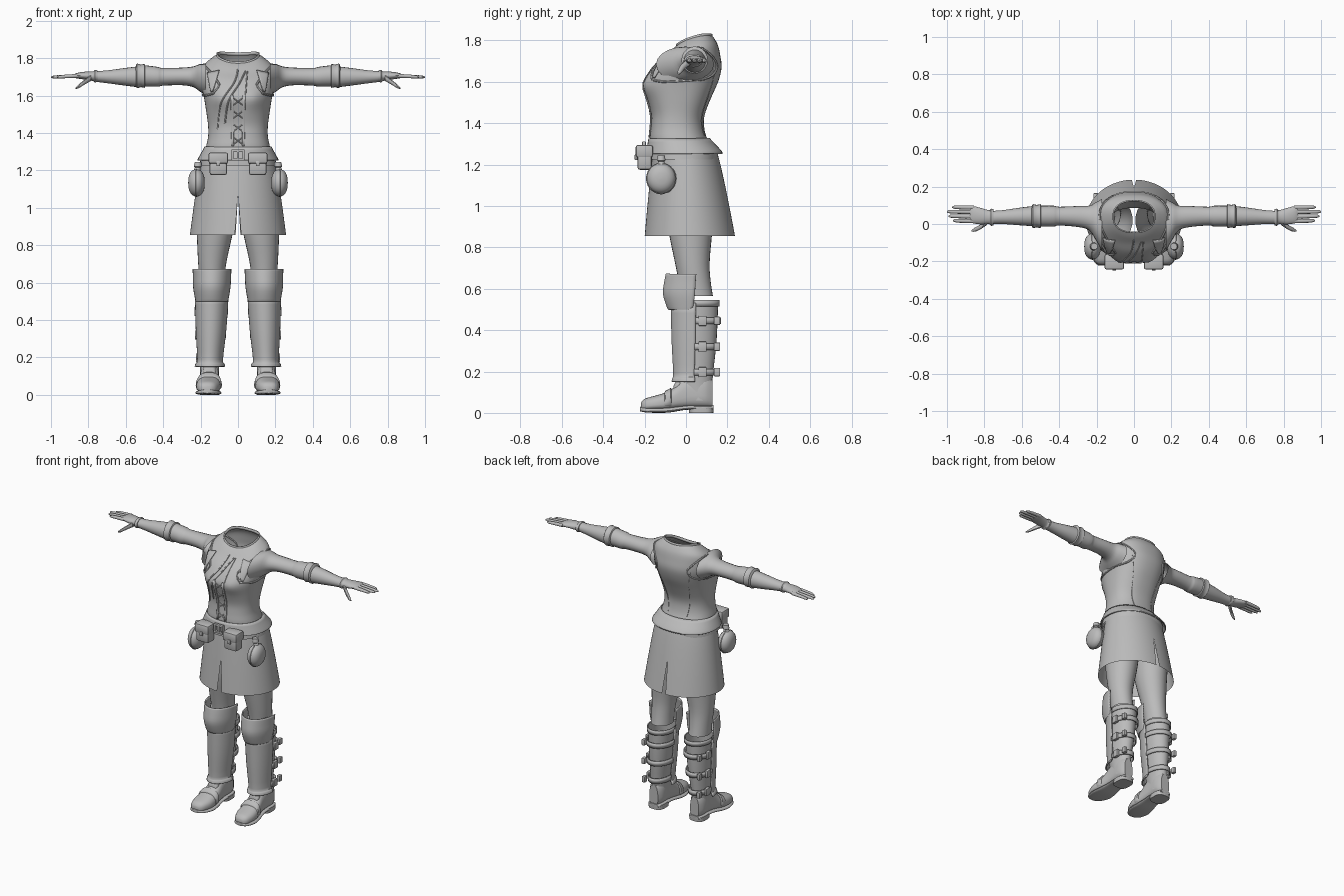
import bpy, bmesh, math
from mathutils import Vector
from mathutils.bvhtree import BVHTree

grey = bpy.data.materials.new("grey")
grey.diffuse_color = (0.5, 0.5, 0.5, 1)
PI = math.pi


def finish(name, bm, mirror=False, thick=0):
    bmesh.ops.recalc_face_normals(bm, faces=bm.faces)
    me = bpy.data.meshes.new(name)
    bm.to_mesh(me)
    ob = bpy.data.objects.new(name, me)
    bpy.context.collection.objects.link(ob)
    me.materials.append(grey)
    if thick:
        m = ob.modifiers.new("thickness", 'SOLIDIFY')
        m.thickness, m.offset = thick, 0
    if mirror:
        ob.modifiers.new("mirror", 'MIRROR')
    return ob


def loft(name, rings, closed=True, caps=(0, 0), **kw):
    bm = bmesh.new()
    vs = [[bm.verts.new(p) for p in r] for r in rings]
    n = len(vs[0])
    for a, b in zip(vs, vs[1:]):
        for i in range(n if closed else n - 1):
            j = (i + 1) % n
            bm.faces.new((a[i], a[j], b[j], b[i]))
    for flag, r in zip(caps, (vs[0], vs[-1])):
        if flag:
            bm.faces.new(r)
    return finish(name, bm, **kw)


def smooth(rows, k=3):
    """Catmull-Rom interpolation between profile rows."""
    out = []
    for i in range(len(rows) - 1):
        p = [rows[max(0, min(len(rows) - 1, i + d))] for d in (-1, 0, 1, 2)]
        for s in range(k):
            t = s / k
            out.append([0.5 * (2*b + (c-a)*t + (2*a-5*b+4*c-d)*t*t + (3*b-a-3*c+d)*t**3)
                        for a, b, c, d in zip(*p)])
    return out + [rows[-1]]


def oval(ra, rb, n=28, a0=0, a1=2*PI, p=2.0):
    full = abs(a1 - a0 - 2*PI) < 1e-6
    pts = []
    for i in range(n):
        t = a0 + (a1 - a0) * i / (n if full else n - 1)
        c, s = math.cos(t), math.sin(t)
        pts.append((math.copysign(abs(c)**(2/p), c) * ra, math.copysign(abs(s)**(2/p), s) * rb))
    return pts


def z_loft(name, rows, k=3, n=28, a0=0, a1=2*PI, p=2.0, **kw):
    """Rows of z, centre x, half width, front y, back y."""
    rings = [[(cx + a, (f + b)/2 + c, z) for a, c in oval(hx, (b - f)/2, n, a0, a1, p)]
             for z, cx, hx, f, b in smooth(rows, k)]
    return loft(name, rings, closed=abs(a1 - a0 - 2*PI) < 1e-6, **kw)


def x_loft(name, rows, k=3, n=20, **kw):
    """Rows of x, centre y, centre z, radius y, radius z."""
    rings = [[(x, cy + a, cz + c) for a, c in oval(ry, rz, n)] for x, cy, cz, ry, rz in smooth(rows, k)]
    return loft(name, rings, mirror=True, **kw)


def box(name, x0, x1, y0, y1, z0, z1, mirror=False, bevel=0.008):
    bm = bmesh.new()
    bmesh.ops.create_cube(bm, size=1)
    for v in bm.verts:
        v.co = ((x0+x1)/2 + v.co.x*(x1-x0), (y0+y1)/2 + v.co.y*(y1-y0), (z0+z1)/2 + v.co.z*(z1-z0))
    bmesh.ops.bevel(bm, geom=bm.edges[:], offset=bevel, segments=2, affect='EDGES', profile=0.5)
    return finish(name, bm, mirror)


def cord(name, pts, r, closed=False, mirror=False):
    """Thin six sided tube along points."""
    rings, m = [], len(pts)
    for i, q in enumerate(pts):
        a = pts[(i-1) % m] if closed or i else q
        b = pts[(i+1) % m] if closed or i < m-1 else q
        d = (Vector(b) - Vector(a)).normalized()
        u = d.orthogonal() if abs(d.y) > 0.95 else d.cross(Vector((0, 1, 0)))
        u.normalize()
        v = d.cross(u)
        rings.append([Vector(q) + u*r*math.cos(t*PI/3) + v*r*math.sin(t*PI/3) for t in range(6)])
    if closed:
        rings.append(rings[0])
    return loft(name, rings, caps=(not closed, not closed), mirror=mirror)


# torso: rows of front z, back z, front y, back y, half width, side lift
rows = [(1.25, 1.25, -.16, .15, .185, 0), (1.32, 1.32, -.175, .105, .172, 0), (1.38, 1.38, -.17, .088, .16, 0),
        (1.44, 1.44, -.168, .09, .16, 0), (1.51, 1.52, -.185, .12, .17, 0), (1.58, 1.60, -.203, .155, .182, 0),
        (1.63, 1.67, -.185, .172, .195, 0), (1.68, 1.73, -.15, .165, .197, .005), (1.72, 1.775, -.105, .155, .183, .012),
        (1.755, 1.805, -.07, .14, .14, .018), (1.775, 1.825, -.045, .125, .108, .018)]
rings = []
for zf, zb, f, b, hx, lift in smooth(rows, 4):
    cy, hy, ring = (f+b)/2, (b-f)/2, []
    for a, c in oval(hx, hy, 48, p=2.3):
        z = zf + (zb-zf)*(c+hy)/(2*hy) + lift*(a/hx)**2
        bust = .014 * math.exp(-((abs(a)-.085)/.05)**2 - ((z-1.585)/.06)**2) if c < 0 else 0
        ring.append((a, cy + c - bust, z))
    rings.append(ring)
torso = loft("bodice", rings)
tree = BVHTree.FromPolygons([v.co.copy() for v in torso.data.vertices], [p.vertices[:] for p in torso.data.polygons])
loft("collar_rim", [[(x*1.03, y, z + d) for x, y, z in rings[-1]] for d in (-.012, .006)], thick=.008)


def cast(x, z, lift=.003, back=False):
    s = -1 if back else 1
    hit = tree.ray_cast(Vector((x, -s, z)), Vector((0, s, 0)))[0]
    return Vector((x, (hit.y if hit else -.1*s) - s*lift, z))


def drape(name, pts, r, back=False, n=10):
    cord(name, [cast(x, z, .001, back) for x, z in smooth(pts, n)], r)


def patch(name, a, b, c, d, lift=.006):
    """Thin panel laid on the chest between four x,z corners."""
    def at(u, v):
        return [(a[i]*(1-u) + b[i]*u)*(1-v) + (d[i]*(1-u) + c[i]*u)*v for i in (0, 1)]
    loft(name, [[cast(*at(u/5, v/8), lift) for u in range(6)] for v in range(9)], closed=False, thick=.006)


# lapels, placket, lacing and folds
patch("left_lapel", (.10, 1.735), (.165, 1.72), (.145, 1.62), (.135, 1.62))
patch("right_lapel", (-.10, 1.735), (-.165, 1.72), (-.145, 1.62), (-.135, 1.62))
for s in (-1, 1):
    patch("placket", (s*.025, 1.60), (s*.04, 1.60), (s*.035, 1.33), (s*.022, 1.33), .004)
    for z in (1.36, 1.43, 1.50, 1.57):
        drape("lacing", [(-s*.03, z - .025), (s*.03, z + .02)], .003)
    drape("back_seam", [(s*.13, 1.67), (s*.10, 1.55), (s*.07, 1.34)], .002, True)
drape("chest_fold", [(0, 1.74), (-.02, 1.67), (-.09, 1.56), (-.11, 1.42)], .004)
drape("chest_fold", [(.04, 1.73), (.005, 1.66), (-.05, 1.57), (-.07, 1.45)], .004)
drape("placket_fold", [(.05, 1.73), (.04, 1.6)], .003)

# armhole edges
hole = [(-.165, 1.61), (-.155, 1.66), (-.06, 1.735), (.03, 1.765), (.10, 1.75), (.15, 1.68), (.11, 1.62), (0, 1.605), (-.1, 1.6), (-.165, 1.61)]
loop = []
for y, z in smooth(hole, 4)[:-1]:
    hit = tree.ray_cast(Vector((1, y, z)), Vector((-1, 0, 0)))[0]
    if hit:
        loop.append((hit.x + .003, y, z))
cord("armhole_edge", loop, .006, True, True)

# sleeves, cuffs and gloves
x_loft("upper_sleeve", [(.17, -.005, 1.685, .14, .085), (.205, .015, 1.695, .10, .073), (.24, .032, 1.70, .066, .055),
                        (.30, .04, 1.702, .056, .047), (.40, .042, 1.70, .050, .047), (.43, .042, 1.70, .056, .053),
                        (.50, .042, 1.705, .056, .057)])
x_loft("elbow_cuff", [(.495, .042, 1.705, .05, .05), (.50, .042, 1.705, .064, .064), (.52, .042, 1.705, .06, .06),
                      (.54, .042, 1.705, .064, .066), (.547, .042, 1.705, .05, .05)], k=2)
x_loft("forearm_sleeve", [(.54, .042, 1.70, .054, .055), (.62, .04, 1.70, .046, .045), (.70, .037, 1.70, .037, .034),
                          (.77, .035, 1.702, .034, .028)])
x_loft("palm", [(.75, .036, 1.703, .042, .030), (.765, .036, 1.703, .046, .033), (.775, .037, 1.703, .037, .026),
                (.82, .042, 1.706, .044, .021), (.86, .05, 1.706, .046, .015), (.878, .052, 1.704, .04, .009)], caps=(1, 1))
for y, tip in ((.016, .968), (.04, .992), (.064, 1.0), (.088, .972)):
    x_loft("finger", [(.855, y, 1.705, .012, .011), (.92, y + .001, 1.702, .011, .010), (tip - .015, y + .002, 1.699, .009, .008),
                      (tip, y + .002, 1.698, .003, .003)], n=10, caps=(1, 1))
x_loft("thumb", [(.785, .012, 1.695, .016, .018), (.82, -.015, 1.672, .013, .014), (.85, -.03, 1.65, .011, .011),
                 (.868, -.036, 1.639, .004, .004)], n=10, caps=(1, 1))

# waist flare and belt
z_loft("waist_flare", [(1.253, 0, .213, -.19, .172), (1.265, 0, .208, -.188, .168), (1.325, 0, .175, -.178, .112)], n=40, p=2.2, thick=.008)
z_loft("belt", [(1.225, 0, .205, -.182, .155), (1.265, 0, .2, -.18, .155)], k=1, n=40, p=2.2)
for d in (("buckle_bar", -.033, .033, 1.298, 1.312), ("buckle_bar", -.033, .033, 1.252, 1.264),
          ("buckle_side", -.035, -.024, 1.252, 1.312), ("buckle_side", .024, .035, 1.252, 1.312), ("buckle_pin", -.006, .006, 1.255, 1.31)):
    box(d[0], d[1], d[2], -.212, -.194, d[3], d[4], bevel=.003)

# skirt with slits at front and back
rings = []
for i in range(25):
    t = i / 24
    e = t**.87
    z, hx, f, b = 1.26 - .405*t, .197 + .06*e, -.158 - .042*e, .15 + .087*e
    gap = max(0, t - .44) / .56
    rings.append([(max(0, hx*math.cos(a)) if gap else (0 if abs(math.cos(a)) < 1e-6 else hx*math.cos(a)),
                   (f+b)/2 + (b-f)/2*math.sin(a), z)
                  for a in [(-PI/2 + .065*gap) + (PI - .065*gap - .05*gap)*j/32 for j in range(33)]])
loft("skirt", rings, closed=False, mirror=True)

# belt pouches and flasks
box("pouch", .058, .152, -.235, -.165, 1.175, 1.265, True, .012)
box("pouch_flap", .053, .157, -.243, -.16, 1.235, 1.295, True, .01)
box("pouch_clasp", .095, .115, -.248, -.235, 1.222, 1.25, True, .003)
rings = [[(x, -.12 + a, 1.133 + c) for a, c in oval(r, r*1.05, 28)]
         for x, r in [(.222 - .044*math.cos(PI*i/12), .003 + .067*math.sin(PI*i/12)**.8 if 0 < i < 12 else .003) for i in range(13)]]
loft("flask", rings, caps=(1, 1), mirror=True)
cord("flask_seam", [(.222, -.12 + a, 1.133 + c) for a, c in oval(.07, .073, 28)], .004, True, True)
z_loft("flask_neck", [(1.19, .222, .022, -.142, -.098), (1.215, .215, .015, -.135, -.105), (1.22, .215, .021, -.141, -.099),
                      (1.245, .212, .018, -.138, -.102)], n=14, k=2, caps=(0, 1), mirror=True)

# legs
z_loft("leg", [(1.06, .115, .108, -.10, .14), (.95, .12, .103, -.092, .135), (.855, .125, .095, -.08, .125), (.72, .137, .077, -.052, .114),
               (.63, .14, .068, -.035, .12), (.565, .14, .066, -.03, .13)], mirror=True)
# boot shafts with rim
z_loft("boot_shaft", [(.06, .152, .05, 0, .128), (.12, .152, .050, -.03, .126), (.2, .15, .055, -.045, .132), (.35, .143, .068, -.05, .148),
                      (.545, .138, .078, -.04, .156)], mirror=True)
z_loft("boot_rim", [(.515, .138, .081, -.04, .16), (.545, .138, .082, -.04, .16)], k=1, a0=-.2, a1=PI + .2, mirror=True, thick=.006)
# greaves and knee guards wrap the front
z_loft("greave", [(.15, .15, .078, -.067, .155), (.165, .15, .074, -.063, .15), (.19, .149, .065, -.058, .14), (.35, .144, .078, -.066, .158),
                  (.53, .14, .086, -.07, .165)], a0=PI, a1=2*PI, mirror=True, thick=.008)
z_loft("knee_guard", [(.5, .14, .082, -.082, .14), (.515, .14, .086, -.09, .165), (.575, .14, .096, -.108, .2), (.63, .139, .098, -.102, .2),
                      (.672, .139, .1, -.094, .2)], a0=PI + .02, a1=2*PI - .02, mirror=True, thick=.008)
# straps with buckles behind the greaves
for z, hx, f, b, cx in ((.445, .084, -.05, .166, .14), (.32, .077, -.055, .158, .145), (.197, .066, -.05, .148, .15)):
    z_loft("boot_strap", [(z - .016, cx, hx, f, b), (z + .016, cx, hx, f, b)], k=1, a0=-.1, a1=PI + .1, mirror=True, thick=.007)
    box("strap_buckle", cx + hx - .012, cx + hx + .009, .06, .1, z - .024, z + .024, True, .004)
    box("strap_keeper", cx + hx*.65, cx + hx*.65 + .022, .135, .165, z - .02, z + .02, True, .004)


def y_loft(name, rows, k=3, **kw):
    """Rows of y, centre x, half width, bottom z, top z; domed above a flat bottom."""
    rings = []
    for y, cx, hw, lo, hi in smooth(rows, k):
        m = lo + (hi - lo)*.35
        rings.append([(cx + a, y, m + (c*(hi - m) if c > 0 else c*(m - lo))) for a, c in oval(hw, 1, 24, p=2.6)])
    return loft(name, rings, caps=(1, 1), mirror=True, **kw)


# shoes, soles, heels and instep straps
y_loft("shoe", [(-.218, .165, .022, .018, .048), (-.20, .164, .046, .014, .068), (-.15, .160, .063, .014, .083), (-.10, .157, .064, .014, .098),
                (-.06, .154, .057, .018, .122), (-.02, .152, .052, .022, .16), (.03, .152, .05, .025, .19), (.09, .152, .049, .025, .19),
                (.128, .152, .032, .025, .16)])
y_loft("sole", [(-.222, .165, .024, .008, .03), (-.20, .164, .05, .003, .028), (-.14, .159, .069, 0, .026), (-.08, .156, .064, .002, .028),
                (-.02, .153, .054, .012, .034), (.03, .152, .052, .016, .038), (.10, .152, .052, .016, .038), (.133, .152, .036, .016, .038)])
z_loft("heel", [(0, .152, .052, .015, .132), (.03, .152, .053, .012, .134)], k=1, p=3, caps=(1, 1), mirror=True)
y_loft("instep_strap", [(-.105, .156, .067, .02, .098), (-.10, .156, .07, .02, .106), (-.075, .155, .066, .02, .12), (-.07, .155, .06, .02, .117)], k=1)
y_loft("shoe_tongue", [(-.06, .153, .03, .09, .13), (-.045, .153, .036, .09, .16), (-.03, .152, .036, .09, .17)], k=2)

# smooth shading with crisp edges
for ob in bpy.data.objects:
    ob.select_set(True)
bpy.context.view_layer.objects.active = torso
bpy.ops.object.shade_smooth_by_angle(angle=math.radians(40))
